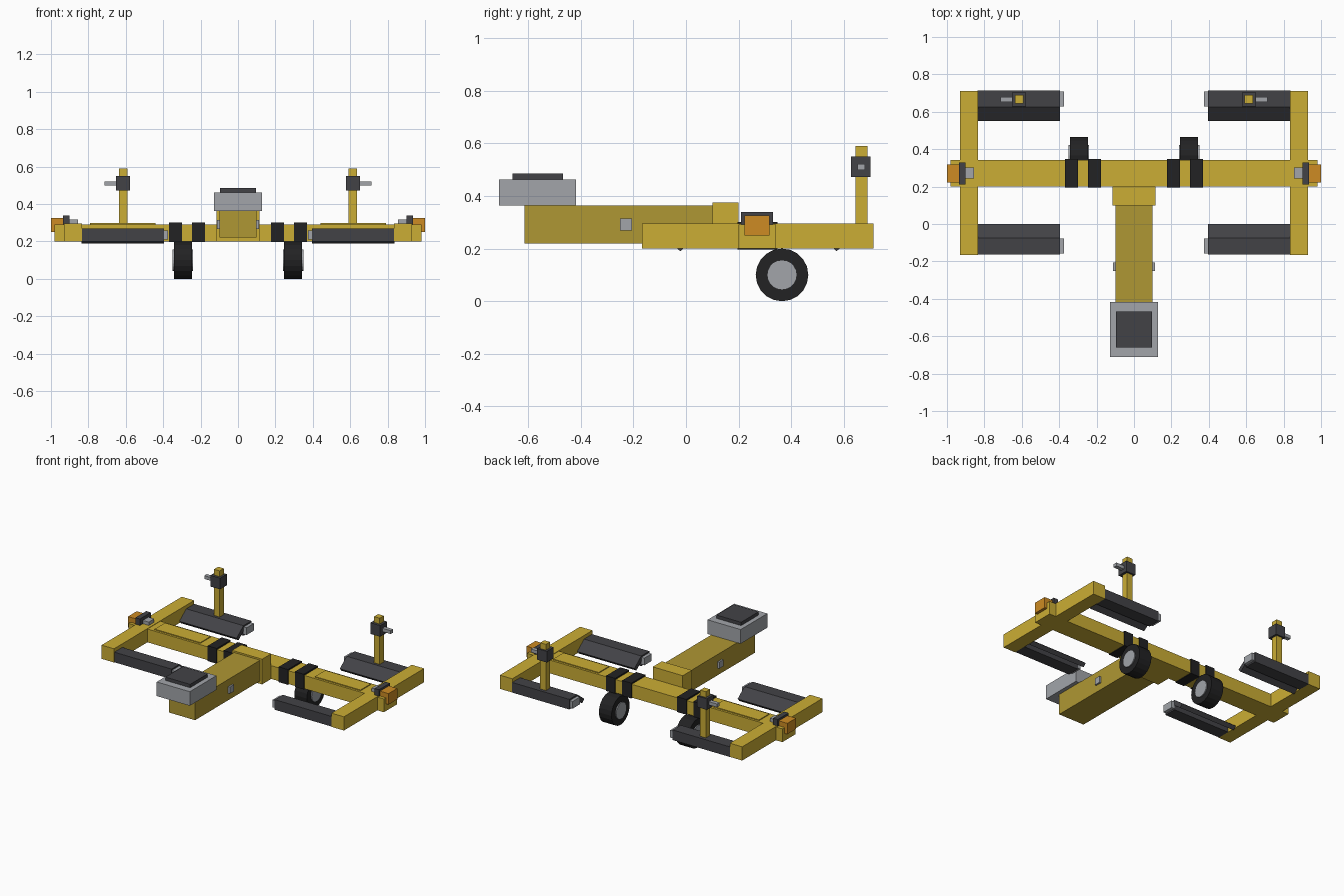
import bpy
import bmesh
from math import pi
from mathutils import Matrix

cube = bpy.data.objects.get("Cube")
if cube:
    bpy.data.objects.remove(cube, do_unlink=True)


def material(name, rgb):
    m = bpy.data.materials.new(name)
    m.use_nodes = True
    color = (*rgb, 1)
    m.diffuse_color = color
    m.node_tree.nodes["Principled BSDF"].inputs["Base Color"].default_value = color
    return m


YELLOW = material("yellow paint", (0.60, 0.42, 0.035))
OCHRE = material("ochre paint", (0.43, 0.31, 0.033))
GREY = material("light grey metal", (0.36, 0.375, 0.40))
DARK = material("dark grey metal", (0.055, 0.055, 0.062))
BLACK = material("black rubber", (0.016, 0.016, 0.017))
ORANGE = material("orange lens", (0.61, 0.26, 0.017))


def finish(name, bm, mat):
    bmesh.ops.recalc_face_normals(bm, faces=bm.faces)
    mesh = bpy.data.meshes.new(name)
    bm.to_mesh(mesh)
    bm.free()
    mesh.materials.append(mat)
    obj = bpy.data.objects.new(name, mesh)
    bpy.context.collection.objects.link(obj)
    return obj


def box(name, x, y, z, mat, side=1):
    """Box from (min, max) ranges; side=-1 mirrors it in x."""
    bm = bmesh.new()
    bmesh.ops.create_cube(bm, size=1)
    for v in bm.verts:
        for i, (lo, hi) in enumerate((x, y, z)):
            v.co[i] = lo if v.co[i] < 0 else hi
        v.co.x *= side
    return finish(name, bm, mat)


def prism(name, x, profile, mat, side=1):
    """Extrude a (y, z) outline along x."""
    bm = bmesh.new()
    rings = [[bm.verts.new((side * px, y, z)) for y, z in profile] for px in x]
    bm.faces.new(rings[0])
    bm.faces.new(rings[1])
    n = len(profile)
    for i in range(n):
        j = (i + 1) % n
        bm.faces.new((rings[0][i], rings[0][j], rings[1][j], rings[1][i]))
    return finish(name, bm, mat)


def disc(name, center, radius, width, mat, sides=20):
    bm = bmesh.new()
    bmesh.ops.create_cone(bm, cap_ends=True, segments=sides, radius1=radius,
                          radius2=radius, depth=width,
                          matrix=Matrix.Translation(center) @ Matrix.Rotation(pi / 2, 4, "Y"))
    return finish(name, bm, mat)


# Axle beam and tongue
box("axle_beam", (-0.98, 0.98), (0.2, 0.343), (0.2, 0.292), YELLOW)
box("tongue", (-0.1, 0.1), (-0.613, 0.2), (0.22, 0.364), OCHRE)
box("tongue_collar", (-0.115, 0.115), (0.1, 0.2), (0.2, 0.375), YELLOW)
box("tongue_pin", (-0.112, 0.112), (-0.25, -0.205), (0.268, 0.314), GREY)
box("coupler_head", (-0.127, 0.127), (-0.71, -0.418), (0.364, 0.462), GREY)
box("coupler_pad", (-0.095, 0.095), (-0.66, -0.468), (0.462, 0.485), DARK)

MIDDLE_Y = 0.275  # the wheel cradles mirror about this line

for side, label in ((1, "left"), (-1, "right")):
    # Frame arm and raised plate on the axle
    box(f"{label}_arm", (0.835, 0.93), (-0.167, 0.712), (0.2, 0.295), YELLOW, side)
    box(f"{label}_axle_plate", (0.44, 0.79), (0.215, 0.328), (0.29, 0.298), YELLOW, side)

    # Straps around the axle
    for part, x in (("inner", (0.176, 0.246)), ("outer", (0.3, 0.369))):
        box(f"{label}_{part}_strap", x, (0.195, 0.348), (0.196, 0.302), BLACK, side)

    # Wheel
    hub = (side * 0.295, 0.365, 0.1)
    disc(f"{label}_tire", hub, 0.1, 0.096, BLACK)
    disc(f"{label}_rim", hub, 0.057, 0.11, GREY)

    # Wheel cradles: a rail with a sloping plate and an end cap
    for end, place in (("front", lambda y: y), ("rear", lambda y: 2 * MIDDLE_Y - y)):
        def span(a, b):
            return tuple(sorted((place(a), place(b))))
        box(f"{label}_{end}_rail", (0.396, 0.836), span(-0.163, -0.075),
            (0.2, 0.27), DARK, side)
        slope = [(-0.075, 0.27), (0.0, 0.212), (-0.021, 0.19), (-0.096, 0.248)]
        prism(f"{label}_{end}_ramp", (0.396, 0.836),
              [(place(y), z) for y, z in slope], DARK, side)
        box(f"{label}_{end}_rail_cap", (0.374, 0.397), span(-0.158, -0.078),
            (0.21, 0.26), GREY, side)

    # Post with clamp and lever
    box(f"{label}_post", (0.592, 0.636), (0.645, 0.69), (0.25, 0.59), YELLOW, side)
    box(f"{label}_post_clamp", (0.577, 0.652), (0.627, 0.702), (0.473, 0.55), DARK, side)
    box(f"{label}_clamp_lever", (0.65, 0.715), (0.652, 0.68), (0.499, 0.522), GREY, side)

    # Marker lamp
    box(f"{label}_lamp_lens", (0.935, 1.0), (0.222, 0.318), (0.25, 0.326), ORANGE, side)
    box(f"{label}_lamp_housing", (0.9, 0.935), (0.21, 0.33), (0.28, 0.34), DARK, side)
    box(f"{label}_lamp_bracket", (0.855, 0.9), (0.243, 0.303), (0.29, 0.318), GREY, side)
